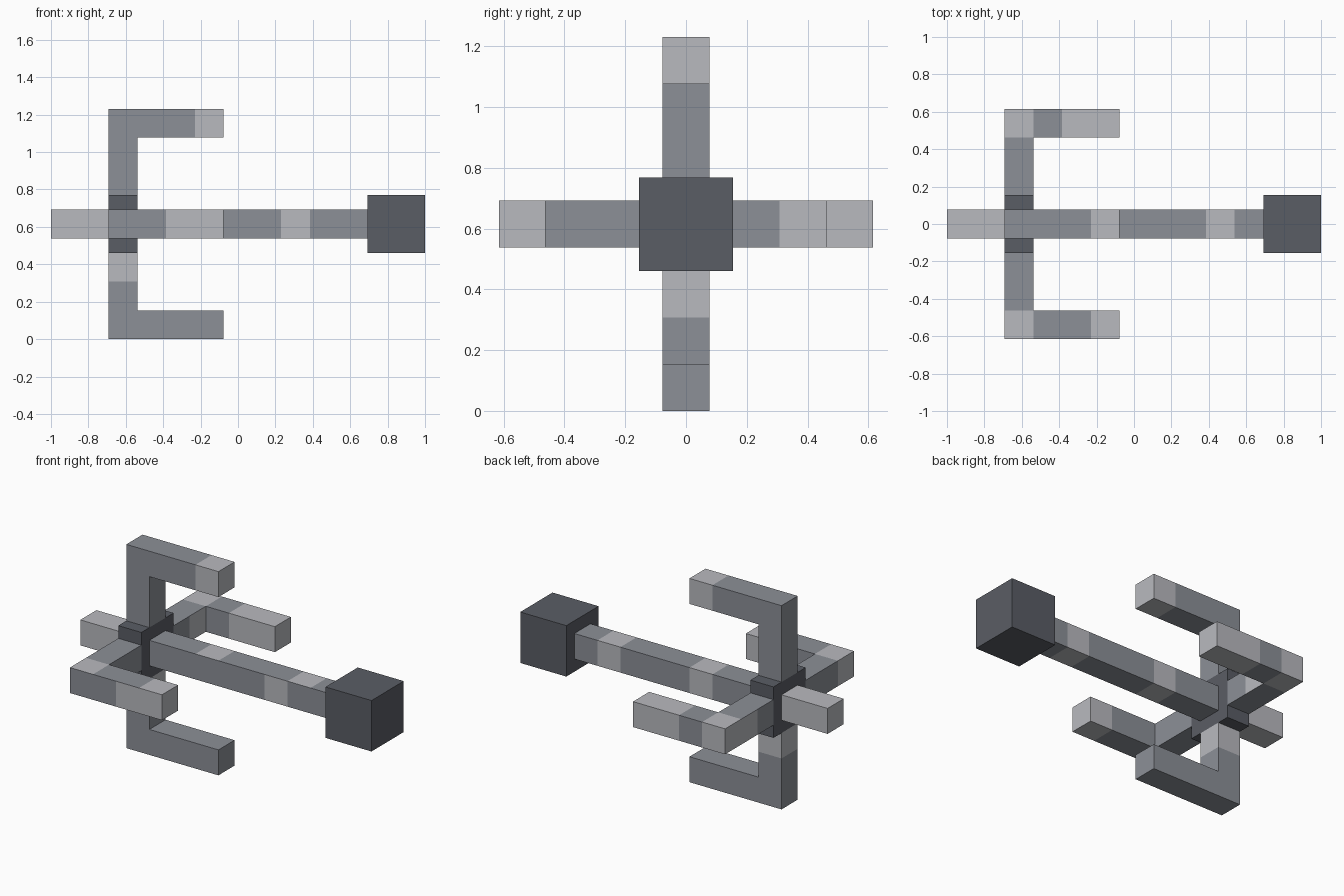
import bpy
import bmesh
from mathutils import Vector

if "Cube" in bpy.data.objects:
    bpy.data.objects.remove(bpy.data.objects["Cube"], do_unlink=True)

U = 2 / 13                         # one grid cell
ORIGIN = Vector((-6.5, 0, 4))      # rear end of the axis, in cells
AXES = [Vector(v) for v in ((1, 0, 0), (0, 1, 0), (0, 0, 1))]
DARK, MID, LIGHT = range(3)


def material(name, rgb):
    mat = bpy.data.materials.new(name)
    mat.use_nodes = True
    mat.diffuse_color = (*rgb, 1)
    mat.node_tree.nodes["Principled BSDF"].inputs["Base Color"].default_value = (*rgb, 1)
    return mat


MATERIALS = [
    material("dark grey", (0.102, 0.11, 0.13)),
    material("mid grey", (0.262, 0.277, 0.31)),
    material("light grey", (0.485, 0.491, 0.52)),
]


def build(name, centres, rule, size=(1, 1, 1)):
    """Join box cells into one outer shell; rule(centre, normal) picks the colour."""
    bm = bmesh.new()
    centres = [Vector(c) for c in centres]
    taken = {tuple(c) for c in centres}
    for c in centres:
        for i in range(3):
            for sign in (-1, 1):
                n = AXES[i] * sign
                if tuple(c + n) in taken:
                    continue
                a = AXES[(i + 1) % 3] * size[(i + 1) % 3] / 2
                b = AXES[(i + 2) % 3] * size[(i + 2) % 3] / 2 * sign
                mid = c + n * size[i] / 2
                corners = (mid - a - b, mid + a - b, mid + a + b, mid - a + b)
                face = bm.faces.new([bm.verts.new((p + ORIGIN) * U) for p in corners])
                face.material_index = rule(c, n)
    bmesh.ops.remove_doubles(bm, verts=bm.verts, dist=0.001)
    # merge flat areas of one colour
    bmesh.ops.dissolve_limit(bm, angle_limit=0.01, verts=bm.verts, edges=bm.edges,
                             delimit={'MATERIAL'})
    mesh = bpy.data.meshes.new(name)
    for mat in MATERIALS:
        mesh.materials.append(mat)
    bm.to_mesh(mesh)
    bm.free()
    obj = bpy.data.objects.new(name, mesh)
    bpy.context.collection.objects.link(obj)


def shade(is_light):
    return LIGHT if is_light else MID


def arm(name, out, rule):
    """Bent arm: three cells away from the hub, then three cells forward."""
    out = Vector(out)
    root = Vector((2.5, 0, 0))
    cells = [root + out * r for r in (1.5, 2.5, 3.5)]
    cells += [cells[-1] + AXES[0] * k for k in (1, 2, 3)]
    build(name, cells, lambda c, n: shade(rule(c.x, abs(c.y + c.z), n)))


# Colour rules for the patches on each part
def front_rule(x, r, n):
    if n.y < 0:
        return x > 4
    return x > 5 or (r > 3 and x < 3 and (n.z > 0 or n.x < 0))


def back_rule(x, r, n):
    if x < 3:
        return r > (2 if n.x else 3)
    return x > 4


def shaft_rule(c, n):
    return shade(c.x == 8.5 if n.y < 0 else c.x in (5.5, 9.5))


# Axis: rear stub, hub, shaft and head
build("rear_stub", [(0.5, 0, 0), (1.5, 0, 0)], lambda c, n: LIGHT)
build("hub", [(2.5, 0, 0)], lambda c, n: DARK, (1, 2, 2))
build("shaft", [(k + 0.5, 0, 0) for k in range(3, 11)], shaft_rule)
build("head_block", [(12, 0, 0)], lambda c, n: DARK, (2, 2, 2))

# Four bent arms around the hub
arm("upper_arm", (0, 0, 1), lambda x, r, n: x > 5)
arm("lower_arm", (0, 0, -1), lambda x, r, n: r < 2)
arm("front_arm", (0, -1, 0), front_rule)
arm("back_arm", (0, 1, 0), back_rule)
